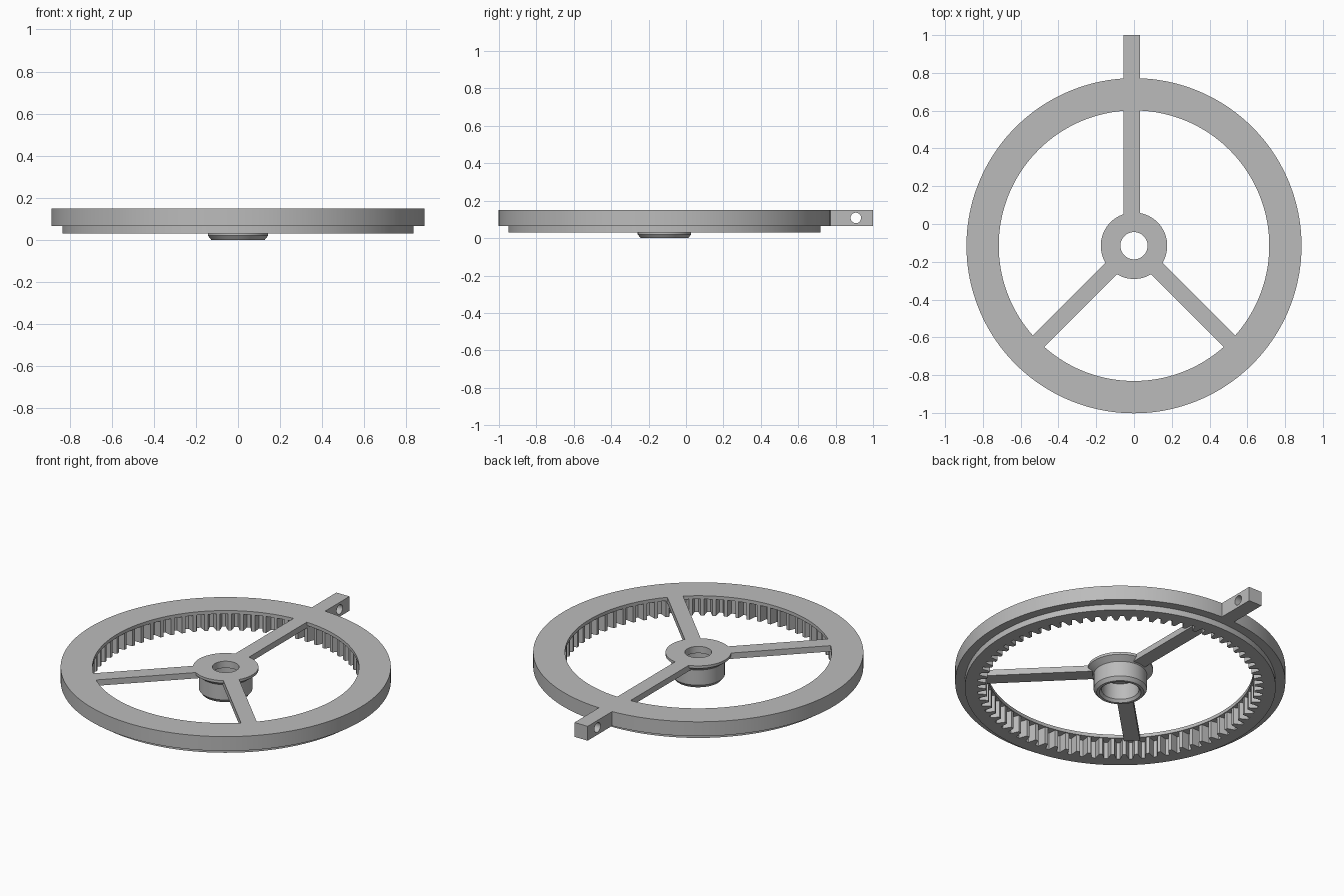
import bpy
import bmesh
from math import pi, sin, cos, radians
from mathutils import Matrix, Vector

if "Cube" in bpy.data.objects:
    bpy.data.objects.remove(bpy.data.objects["Cube"])

CENTRE = Vector((0, -0.115, 0))   # axis of the wheel
TOP = 0.15
TEETH = 72

grey = bpy.data.materials.new("plain grey")
grey.use_nodes = True
grey.diffuse_color = (0.5, 0.5, 0.5, 1)
grey.node_tree.nodes["Principled BSDF"].inputs["Base Color"].default_value = (0.5, 0.5, 0.5, 1)


def finish(name, bm, smooth=True):
    bmesh.ops.recalc_face_normals(bm, faces=bm.faces)
    mesh = bpy.data.meshes.new(name)
    bm.to_mesh(mesh)
    bm.free()
    mesh.materials.append(grey)
    obj = bpy.data.objects.new(name, mesh)
    bpy.context.collection.objects.link(obj)
    bpy.ops.object.select_all(action="DESELECT")
    obj.select_set(True)
    bpy.context.view_layer.objects.active = obj
    if smooth:
        bpy.ops.object.shade_smooth_by_angle(angle=radians(25))
    return obj


def ring(name, sections, angles):
    """Closed ring: each section is (radii, z); radii is one number or one per angle."""
    bm = bmesh.new()
    loops = []
    for radii, z in sections:
        if not isinstance(radii, list):
            radii = [radii] * len(angles)
        loops.append([bm.verts.new(CENTRE + Vector((r * cos(a), r * sin(a), z)))
                      for r, a in zip(radii, angles)])
    n = len(angles)
    for i, low in enumerate(loops):
        high = loops[(i + 1) % len(loops)]
        for j in range(n):
            k = (j + 1) % n
            bm.faces.new((low[j], low[k], high[k], high[j]))
    return finish(name, bm)


def box(name, low, high, turn=0.0):
    """Box between two corners relative to the wheel axis, turned about it."""
    low, high = Vector(low), Vector(high)
    bm = bmesh.new()
    bmesh.ops.create_cube(bm, size=1)
    bmesh.ops.scale(bm, vec=high - low, verts=bm.verts)
    bmesh.ops.translate(bm, vec=(low + high) / 2, verts=bm.verts)
    bmesh.ops.rotate(bm, matrix=Matrix.Rotation(turn, 3, "Z"), verts=bm.verts)
    bmesh.ops.translate(bm, vec=CENTRE, verts=bm.verts)
    return finish(name, bm, smooth=False)


# Internally toothed rim with a stepped outside and a thin covering lip
root, tip = 0.768, 0.722
tooth = [(0.0, root), (0.3, root), (0.5, tip), (0.8, tip)]
rim_angles = [(t + f) * 2 * pi / TEETH for t in range(TEETH) for f, r in tooth]
tooth_radii = [r for t in range(TEETH) for f, r in tooth]
ring("toothed_rim", [(tooth_radii, 0.03), (0.835, 0.03), (0.835, 0.065),
                     (0.887, 0.065), (0.887, TOP), (0.716, TOP),
                     (0.716, 0.13), (tooth_radii, 0.13)], rim_angles)

# Hub with flange, chamfered foot, bearing recess and bore
hub_angles = [i * 2 * pi / 64 for i in range(64)]
ring("hub", [(0.112, 0.0), (0.127, 0.0), (0.143, 0.02), (0.143, 0.11),
             (0.176, 0.135), (0.176, TOP), (0.072, TOP), (0.072, 0.11),
             (0.1, 0.11), (0.1, 0.015)], hub_angles)

# Three spokes: two diagonal, one slightly offset
for name, turn, shift in (("back_spoke", 0, -0.012),
                          ("left_spoke", radians(-135), 0),
                          ("right_spoke", radians(135), 0)):
    box(name, (shift - 0.043, 0.13, 0.115), (shift + 0.043, 0.724, TOP), turn)

# Lug on the rim with a cross hole
lug = box("drilled_lug", (-0.055, 0.86, 0.065), (0.031, 1.115, TOP))
bpy.ops.mesh.primitive_cylinder_add(vertices=32, radius=0.028, depth=0.4,
                                    location=(0, 0.908, 0.108),
                                    rotation=(0, pi / 2, 0))
cutter = bpy.context.object
cutter.name = "hole_cutter"
cutter.hide_render = True
cutter.data.materials.append(grey)
cut = lug.modifiers.new("hole", "BOOLEAN")
cut.operation = "DIFFERENCE"
cut.solver = "EXACT"
cut.object = cutter
bpy.ops.object.select_all(action="DESELECT")
lug.select_set(True)
bpy.context.view_layer.objects.active = lug
bpy.ops.object.modifier_apply(modifier=cut.name)
bpy.data.objects.remove(cutter)
bpy.ops.object.shade_smooth_by_angle(angle=radians(25))
